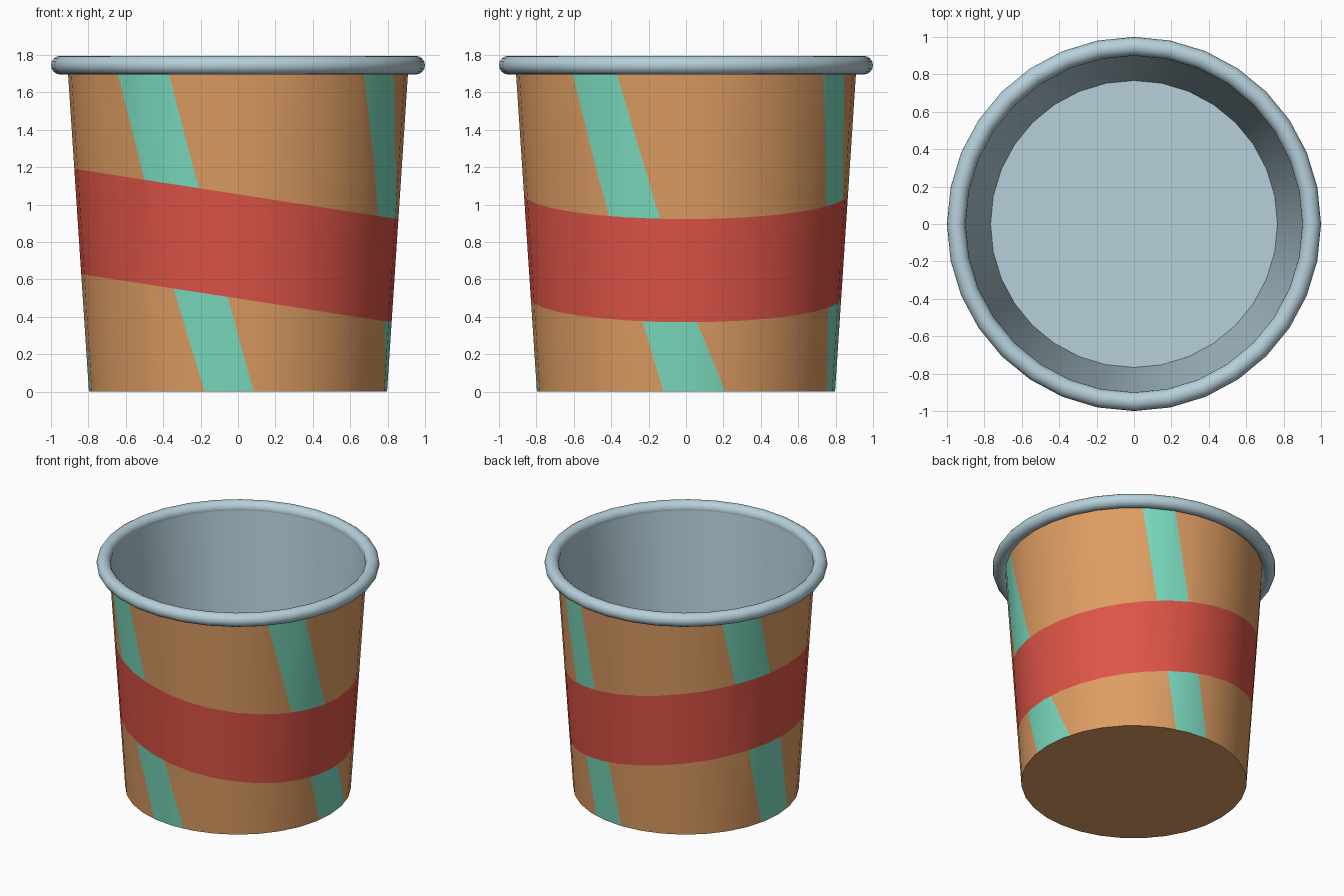
import bpy, bmesh, math
from mathutils import Vector

if "Cube" in bpy.data.objects:
    bpy.data.objects.remove(bpy.data.objects["Cube"])

SIDES = 32


def material(name, rgb):
    m = bpy.data.materials.new(name)
    lin = [((c / 255 + 0.055) / 1.055) ** 2.4 for c in rgb]
    m.diffuse_color = (*lin, 1)
    m.use_nodes = True
    m.node_tree.nodes["Principled BSDF"].inputs["Base Color"].default_value = m.diffuse_color
    return m


tan = material("tan", (222, 157, 99))
red = material("red", (222, 84, 71))
teal = material("teal", (122, 218, 190))
grey = material("pale blue grey", (182, 208, 219))


def lathe(profile, closed=False):
    """Spin an (r, z) profile about z; rising profiles face outward."""
    bm = bmesh.new()
    rings = []
    for r, z in profile:
        rings.append([bm.verts.new((r * math.cos(2 * math.pi * i / SIDES),
                                    r * math.sin(2 * math.pi * i / SIDES), z))
                      for i in range(SIDES)])
    pairs = list(zip(rings, rings[1:]))
    if closed:
        pairs.append((rings[-1], rings[0]))
    for a, b in pairs:
        for i in range(SIDES):
            j = (i + 1) % SIDES
            bm.faces.new((a[i], a[j], b[j], b[i]))
    bmesh.ops.remove_doubles(bm, verts=bm.verts[:], dist=1e-5)
    return bm


def finish(bm, name, mats):
    bm.normal_update()
    me = bpy.data.meshes.new(name)
    bm.to_mesh(me)
    bm.free()
    ob = bpy.data.objects.new(name, me)
    bpy.context.collection.objects.link(ob)
    for m in mats:
        me.materials.append(m)
    bpy.ops.object.select_all(action='DESELECT')
    ob.select_set(True)
    bpy.context.view_layer.objects.active = ob
    bpy.ops.object.shade_smooth_by_angle(angle=math.radians(35))


# Outer wall and base
R0, R1, TOP = 0.797, 0.91, 1.72
wall = lathe([(0, 0), (R0, 0), (R1, TOP)])
wall.normal_update()


def point(deg, z):
    r = R0 + (R1 - R0) * z / TOP
    a = math.radians(deg)
    return Vector((r * math.cos(a), r * math.sin(a), z))


def edge_plane(top, bottom, zt, zb):
    """Plane through two wall points, running radially; normal to higher angle."""
    p, q = point(top, zt), point(bottom, zb)
    m = math.radians((top + bottom) / 2)
    radial = Vector((math.cos(m), math.sin(m), 0))
    return p, (p - q).cross(radial).normalized()


def cut(faces, co, no):
    geom = set(faces)
    for f in faces:
        geom.update(f.edges)
        geom.update(f.verts)
    bmesh.ops.bisect_plane(wall, geom=list(geom), dist=1e-5, plane_co=co, plane_no=no)
    wall.normal_update()


def near(mid, zlo, zhi):
    out = []
    for f in wall.faces:
        c = f.calc_center_median()
        d = (math.degrees(math.atan2(c.y, c.x)) - mid + 180) % 360 - 180
        if abs(d) < 42 and f.normal.z > -0.5 and zlo < c.z < zhi:
            out.append(f)
    return out


# Tilted red band
tilt = Vector((0.155, 0, 1))
LOW, HIGH = 0.498, 1.055
for h in (LOW, HIGH):
    cut(wall.faces[:], Vector((0, 0, h)), tilt.normalized())

# Slanted teal stripes: left/right angle at zt, left/right at zb, face height range
stripes = [
    (-135, -114, -103, -84, 1.7, 0, 0, 2),
    (-42, -24, -28.6, -9.4, 1.7, 0.93, 0.66, 2),
    (-16.3, 4.2, -8.7, 15.3, 0.37, 0, 0, 0.5),
    (54, 69, 72, 90, 1.7, 0, 0, 2),
    (141, 160, 167, 189, 1.7, 0, 0, 2),
]
for lt, rt, lb, rb, zt, zb, zlo, zhi in stripes:
    mid = (lt + rt + lb + rb) / 4
    left, right = edge_plane(lt, lb, zt, zb), edge_plane(rt, rb, zt, zb)
    # make the normals point toward increasing angle
    t = math.radians(mid)
    tangent = Vector((-math.sin(t), math.cos(t), 0))
    planes = [(c, n if n.dot(tangent) > 0 else -n) for c, n in (left, right)]
    for c, n in planes:
        cut(near(mid, zlo, zhi), c, n)
    (c0, n0), (c1, n1) = planes
    for f in near(mid, zlo, zhi):
        c = f.calc_center_median()
        if (c - c0).dot(n0) > 0 and (c - c1).dot(n1) < 0:
            f.material_index = 2

# The band overlays the stripes
for f in wall.faces:
    if LOW < f.calc_center_median().dot(tilt) < HIGH:
        f.material_index = 1
finish(wall, "cup_wall", [tan, red, teal])

# Inner wall and floor
finish(lathe([(0.902, 1.74), (0.767, 0.03), (0, 0.03)]), "lining", [grey])

# Rolled rim
n = 16
ring = [(0.95 + 0.05 * math.cos(2 * math.pi * i / n),
         1.745 + 0.05 * math.sin(2 * math.pi * i / n)) for i in range(n)]
finish(lathe(ring, closed=True), "rim", [grey])
